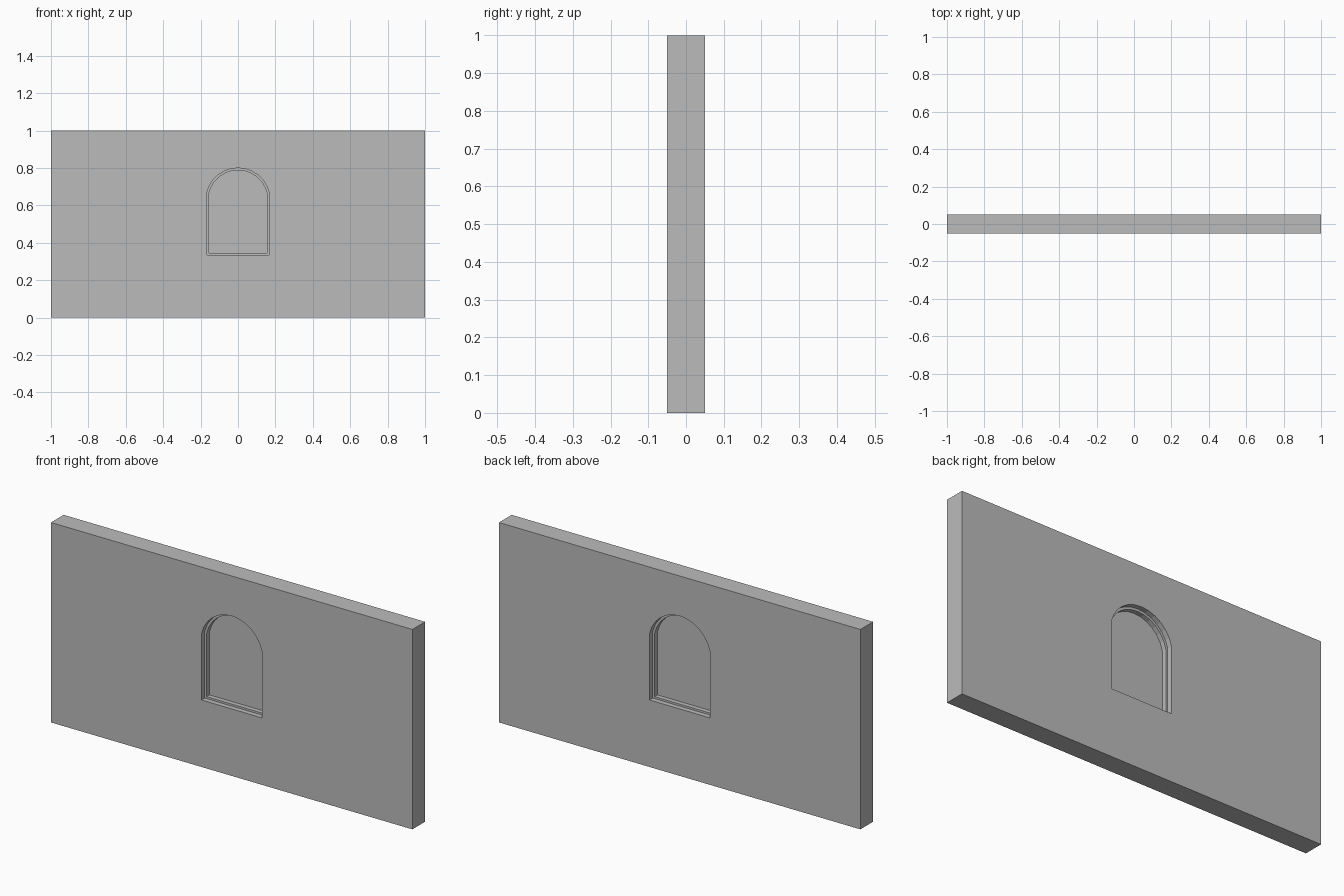
import bpy
from math import sin, cos, asin, pi

cube = bpy.data.objects.get("Cube")
if cube:
    bpy.data.objects.remove(cube, do_unlink=True)

# One plain grey for every part
grey = bpy.data.materials.new("plain grey")
grey.use_nodes = True
colour = (0.5, 0.5, 0.5, 1)
grey.diffuse_color = colour
grey.node_tree.nodes["Principled BSDF"].inputs["Base Color"].default_value = colour


def arch(half, bottom, spring, top, segments=12):
    """Outline of an arched opening with a segmental head."""
    rise = top - spring
    radius = (half ** 2 + rise ** 2) / (2 * rise)
    centre = top - radius
    start = asin((spring - centre) / radius)
    points = [(-half, bottom), (half, bottom)]
    for i in range(segments + 1):
        a = start + (pi - 2 * start) * i / segments
        points.append((radius * cos(a), centre + radius * sin(a)))
    return points


def slab(name, outlines, thickness):
    """Upright slab from an outer outline and optional hole outlines."""
    curve = bpy.data.curves.new(name, "CURVE")
    curve.dimensions = "2D"
    curve.fill_mode = "BOTH"
    curve.extrude = thickness / 2
    for outline in outlines:
        spline = curve.splines.new("POLY")
        spline.points.add(len(outline) - 1)
        for point, (x, z) in zip(spline.points, outline):
            point.co = (x, z, 0, 1)
        spline.use_cyclic_u = True
    curve.materials.append(grey)
    obj = bpy.data.objects.new(name, curve)
    bpy.context.collection.objects.link(obj)
    obj.rotation_euler.x = pi / 2
    bpy.ops.object.select_all(action="DESELECT")
    obj.select_set(True)
    bpy.context.view_layer.objects.active = obj
    bpy.ops.object.convert(target="MESH")
    bpy.ops.object.shade_flat()
    return obj


opening = arch(0.167, 0.335, 0.667, 0.8)
glazing = arch(0.156, 0.345, 0.661, 0.788)

# Wall with arched opening, recessed frame and centred pane
slab("wall", [[(-1, 0), (1, 0), (1, 1), (-1, 1)], opening], 0.1)
slab("window_frame", [opening, glazing], 0.05)
slab("window_pane", [glazing], 0.004)
